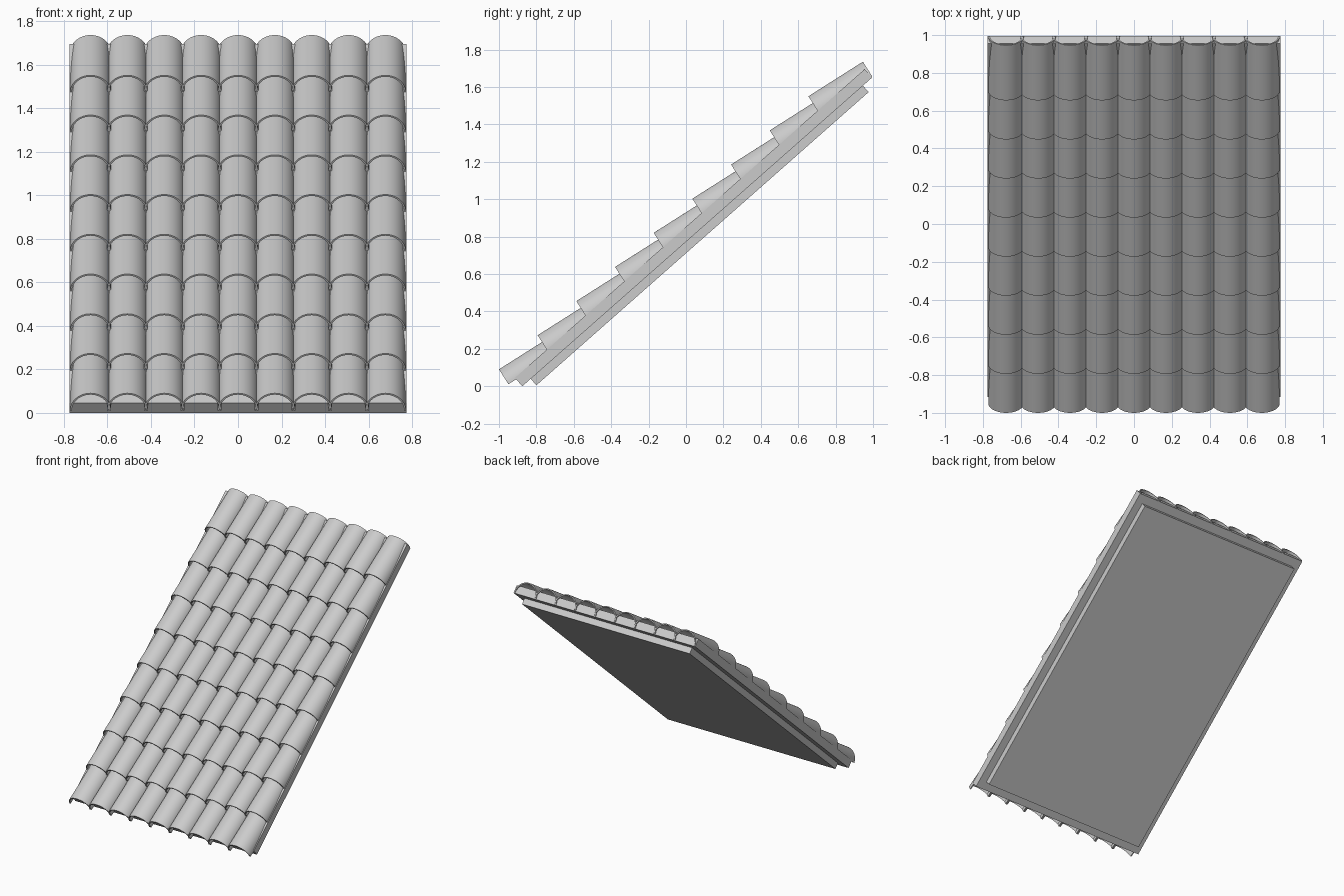
import bpy
import bmesh
from math import radians, cos, sin, pi, atan2
from mathutils import Vector

cube = bpy.data.objects.get("Cube")
if cube:
    bpy.data.objects.remove(cube)

PITCH = atan2(1.65, 1.87)      # slope of the roof deck
TILE_PITCH = radians(32.4)     # tiles lie flatter, so they overlap
COUNT = 9                      # columns and rows
SPACING = 0.1693
RADIUS, THICK, LENGTH = 0.094, 0.008, 0.345
SEGMENTS = 24

grey = bpy.data.materials.new("light_grey")
grey.use_nodes = True
grey.diffuse_color = (0.6, 0.6, 0.6, 1)
grey.node_tree.nodes["Principled BSDF"].inputs["Base Color"].default_value = (0.6, 0.6, 0.6, 1)


def finish(bm, name):
    bmesh.ops.recalc_face_normals(bm, faces=bm.faces)
    mesh = bpy.data.meshes.new(name)
    bm.to_mesh(mesh)
    bm.free()
    mesh.materials.append(grey)
    return mesh


def place(mesh, name, location, pitch):
    obj = bpy.data.objects.new(name, mesh)
    obj.location = location
    obj.rotation_euler.x = pitch
    bpy.context.collection.objects.link(obj)
    return obj


# Sloped boards: origin at the top front edge of the deck
deck_origin = Vector((0, -0.915, 0.045))


def board(name, half_width, start, end, top, bottom):
    bm = bmesh.new()
    bmesh.ops.create_cube(bm, size=1)
    bmesh.ops.scale(bm, vec=(2 * half_width, end - start, top - bottom), verts=bm.verts)
    bmesh.ops.translate(bm, vec=(0, (start + end) / 2, (top + bottom) / 2), verts=bm.verts)
    place(finish(bm, name), name, deck_origin, PITCH)


DECK_LENGTH = 2.494
board("roof_deck", 0.775, 0, DECK_LENGTH, 0, -0.06)
board("lower_board", 0.715, 0.06, DECK_LENGTH - 0.065, -0.06, -0.106)


# Half-round hollow tile running up the slope
def tile_mesh():
    bm = bmesh.new()
    corners = [(RADIUS, 0), (RADIUS, LENGTH), (RADIUS - THICK, LENGTH), (RADIUS - THICK, 0)]
    loops = []
    for i in range(SEGMENTS + 1):
        a = pi * i / SEGMENTS
        loops.append([bm.verts.new((r * cos(a), y, r * sin(a))) for r, y in corners])
    for a, b in zip(loops, loops[1:]):
        for k in range(4):
            n = (k + 1) % 4
            bm.faces.new((a[k], a[n], b[n], b[k]))
    bm.faces.new(loops[0])
    bm.faces.new(loops[-1])
    return finish(bm, "half_round_tile")


# Overlapping rows, each repeated across the roof
tile = tile_mesh()
step = Vector((0, 0.2068, 0.1825))
first = Vector((-SPACING * (COUNT - 1) / 2, -0.9495, 0.011))
rows = []
for i in range(COUNT):
    row = place(tile, f"tile_row_{i + 1}", first + step * i, TILE_PITCH)
    array = row.modifiers.new("columns", 'ARRAY')
    array.count = COUNT
    array.use_relative_offset = False
    array.use_constant_offset = True
    array.constant_offset_displace = (SPACING, 0, 0)
    rows.append(row)

bpy.ops.object.select_all(action='DESELECT')
rows[0].select_set(True)
bpy.context.view_layer.objects.active = rows[0]
bpy.ops.object.shade_smooth_by_angle(angle=radians(30))
